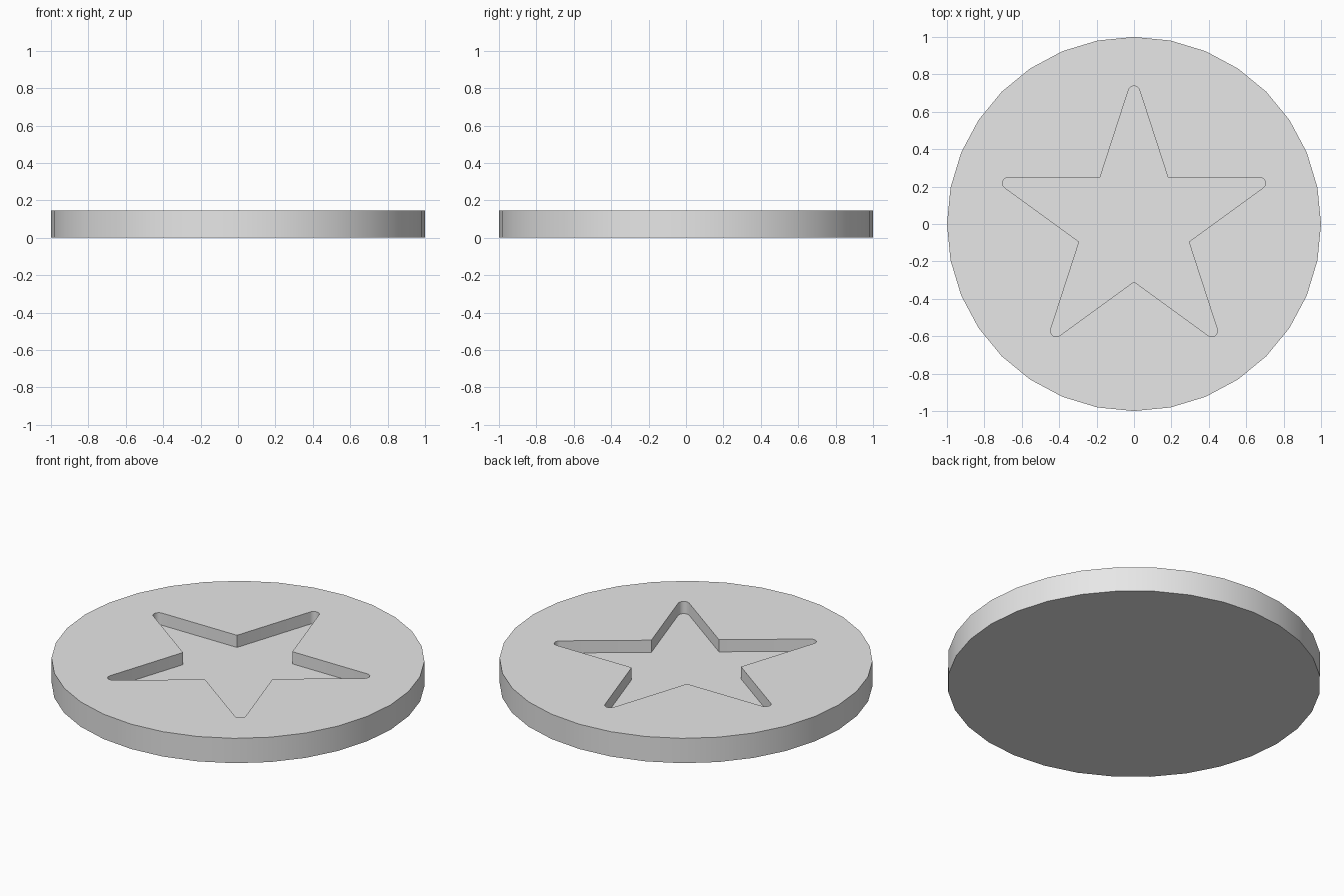
import bpy
import bmesh
from math import radians, sin
from mathutils import Matrix, Vector

cube = bpy.data.objects.get("Cube")
if cube:
    bpy.data.objects.remove(cube, do_unlink=True)

THICKNESS = 0.147
DEPTH = 0.072
TIP = 0.807          # radius of the star before its tips are rounded
NOTCH = TIP * 0.382  # radius of the inner corners
ROUND = 0.031        # radius of the rounded tips
ARC_STEPS = 8

grey = bpy.data.materials.new("light grey")
grey.use_nodes = True
grey.diffuse_color = (0.8, 0.8, 0.8, 1)
grey.node_tree.nodes["Principled BSDF"].inputs["Base Color"].default_value = grey.diffuse_color


def polar(radius, degrees):
    return Matrix.Rotation(radians(degrees), 3, "Z") @ Vector((radius, 0, 0))


def prism(name, outline, bottom, top):
    """Extrude a flat outline straight up from bottom to top."""
    bm = bmesh.new()
    face = bm.faces.new([bm.verts.new((p.x, p.y, bottom)) for p in outline])
    moved = bmesh.ops.extrude_face_region(bm, geom=[face], use_keep_orig=True)["geom"]
    bmesh.ops.translate(bm, vec=(0, 0, top - bottom),
                        verts=[v for v in moved if isinstance(v, bmesh.types.BMVert)])
    bmesh.ops.recalc_face_normals(bm, faces=bm.faces[:])
    mesh = bpy.data.meshes.new(name)
    bm.to_mesh(mesh)
    bm.free()
    mesh.materials.append(grey)
    obj = bpy.data.objects.new(name, mesh)
    bpy.context.collection.objects.link(obj)
    return obj


# Round disc
disc = prism("disc", [polar(1, i * 360 / 32) for i in range(32)], 0, THICKNESS)

# Star outline: a rounded tip and a sharp notch for each arm
star = []
for arm in range(5):
    heading = 90 + 72 * arm
    centre = polar(TIP - ROUND / sin(radians(18)), heading)
    for i in range(ARC_STEPS + 1):
        star.append(centre + polar(ROUND, heading - 72 + 144 * i / ARC_STEPS))
    star.append(polar(NOTCH, heading + 36))

# Sink the star into the top of the disc
cutter = prism("star_cutter", star, THICKNESS - DEPTH, THICKNESS + 0.1)
cutter.hide_render = True
cut = disc.modifiers.new("star recess", "BOOLEAN")
cut.operation = "DIFFERENCE"
cut.solver = "EXACT"
cut.object = cutter

bpy.ops.object.select_all(action="DESELECT")
disc.select_set(True)
bpy.context.view_layer.objects.active = disc
bpy.ops.object.modifier_apply(modifier=cut.name)
bpy.data.objects.remove(cutter, do_unlink=True)
bpy.ops.object.shade_smooth_by_angle(angle=radians(30))
